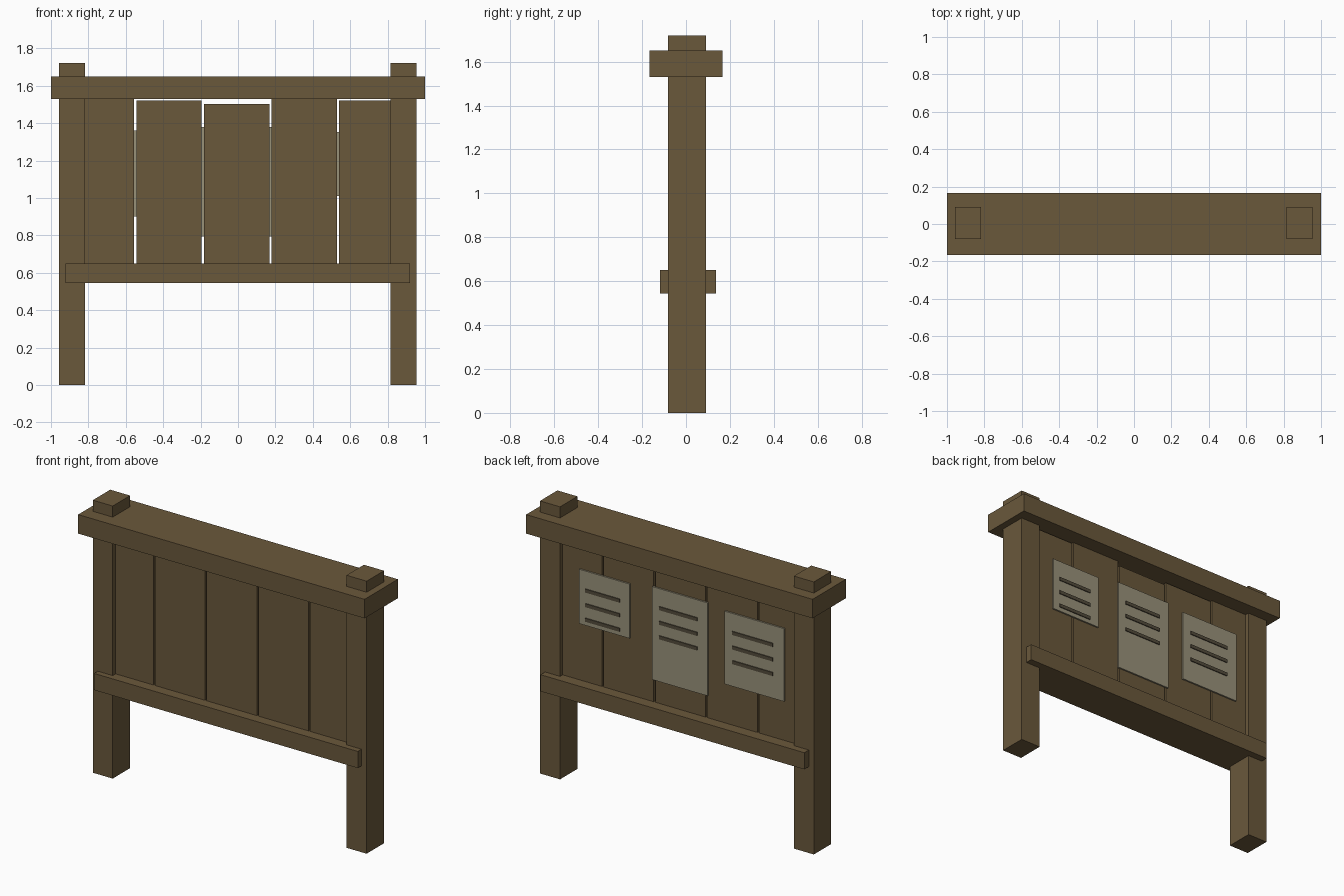
import bpy

if "Cube" in bpy.data.objects:
    bpy.data.objects.remove(bpy.data.objects["Cube"])


def material(name, srgb):
    m = bpy.data.materials.new(name)
    lin = [((c / 255 + 0.055) / 1.055) ** 2.4 for c in srgb]
    m.diffuse_color = (*lin, 1)
    m.use_nodes = True
    m.node_tree.nodes["Principled BSDF"].inputs["Base Color"].default_value = m.diffuse_color
    return m


wood = material("brown_wood", (106, 88, 59))
paper = material("aged_paper", (153, 146, 122))
ink = material("dark_ink", (84, 76, 60))


def box(name, x, y, z, mat):
    """Box from (min, max) ranges on each axis."""
    bpy.ops.mesh.primitive_cube_add(size=1, location=[sum(r) / 2 for r in (x, y, z)])
    ob = bpy.context.object
    ob.name = name
    ob.scale = [r[1] - r[0] for r in (x, y, z)]
    bpy.ops.object.transform_apply(location=False, rotation=False, scale=True)
    ob.data.materials.append(mat)
    return ob


# Posts
for side, x in (("left", (-0.957, -0.818)), ("right", (0.815, 0.955))):
    box(side + "_post", x, (-0.081, 0.092), (0, 1.72), wood)

# Top beam and lower rail
box("top_beam", (-1, 1), (-0.166, 0.166), (1.53, 1.65), wood)
box("lower_rail", (-0.922, 0.919), (-0.118, 0.137), (0.545, 0.65), wood)

# Vertical planks with uneven tops
PLANK_BACK = 0.066
planks = [(-0.905, -0.555, 1.54), (-0.544, -0.194, 1.52), (-0.182, 0.168, 1.503),
          (0.179, 0.529, 1.54), (0.54, 0.89, 1.52)]
for i, (x0, x1, top) in enumerate(planks):
    box(f"plank_{i + 1}", (x0, x1), (-0.052, PLANK_BACK), (0.58, top), wood)

# Notices on the back, each with three written lines
notices = [(0.341, 0.694, 1.01, 1.353), (-0.205, 0.183, 0.793, 1.38), (-0.738, -0.321, 0.90, 1.36)]
face = PLANK_BACK + 0.010
for i, (x0, x1, z0, z1) in enumerate(notices):
    box(f"notice_{i + 1}", (x0, x1), (PLANK_BACK - 0.002, face), (z0, z1), paper)
    mid, half = (x0 + x1) / 2 + 0.01, (x1 - x0) * 0.34
    for k in range(3):
        z = z1 - 0.122 - 0.092 * k
        box(f"notice_{i + 1}_line_{k + 1}", (mid - half, mid + half),
            (face - 0.002, face + 0.006), (z - 0.011, z + 0.011), ink)
